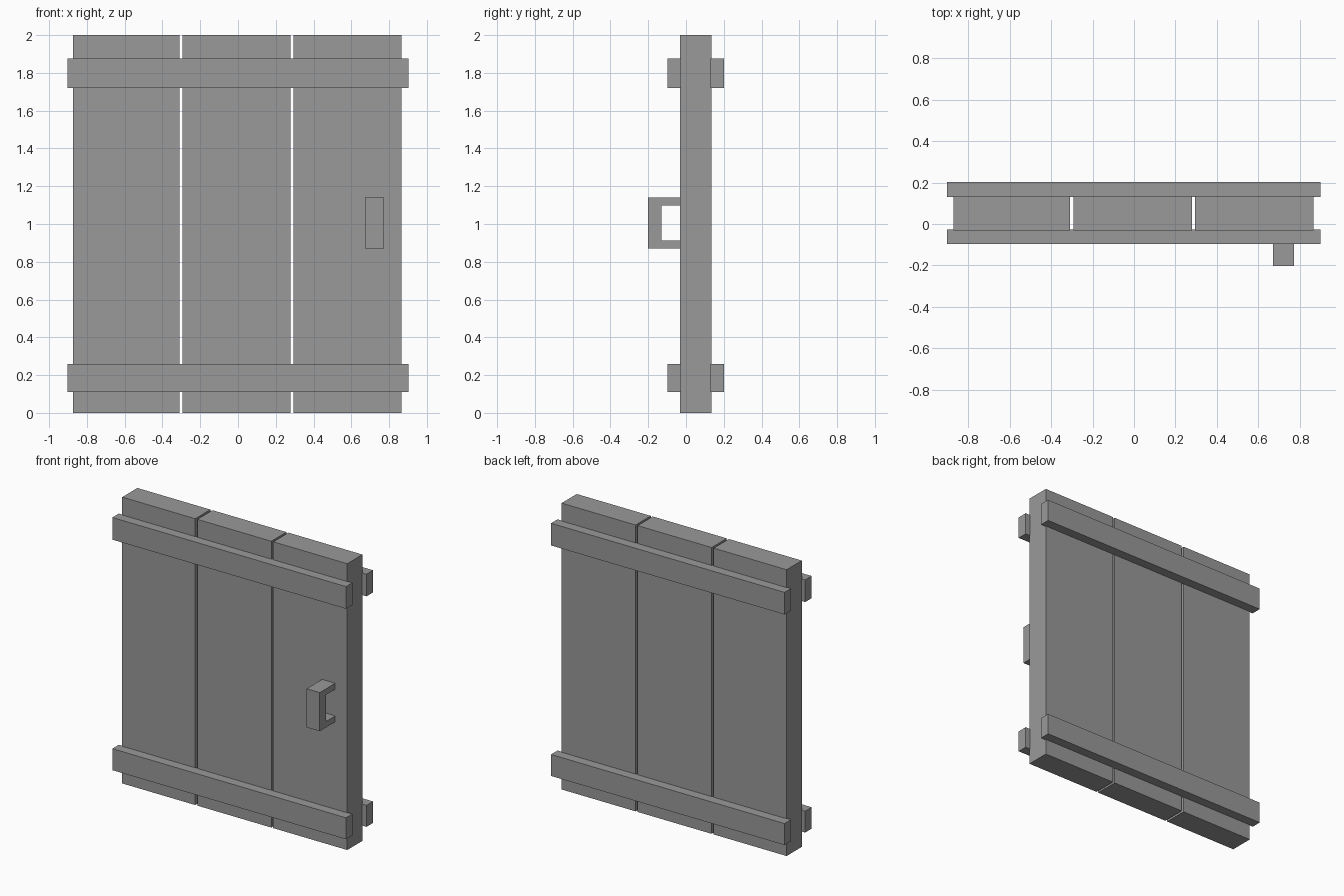
import bpy
import bmesh

if "Cube" in bpy.data.objects:
    bpy.data.objects.remove(bpy.data.objects["Cube"], do_unlink=True)

# Single flat grey for the whole door
GREY = (0.32, 0.32, 0.32, 1.0)
grey = bpy.data.materials.new("plain_grey")
grey.use_nodes = True
grey.diffuse_color = GREY
grey.node_tree.nodes["Principled BSDF"].inputs["Base Color"].default_value = GREY


def extrude_x(name, profile, x0, x1):
    """Extrude a closed (y, z) profile from x0 to x1."""
    bm = bmesh.new()
    face = bm.faces.new([bm.verts.new((x0, y, z)) for y, z in profile])
    result = bmesh.ops.extrude_face_region(bm, geom=[face])
    verts = [g for g in result["geom"] if isinstance(g, bmesh.types.BMVert)]
    bmesh.ops.translate(bm, verts=verts, vec=(x1 - x0, 0, 0))
    bmesh.ops.recalc_face_normals(bm, faces=bm.faces)
    mesh = bpy.data.meshes.new(name)
    bm.to_mesh(mesh)
    bm.free()
    mesh.materials.append(grey)
    obj = bpy.data.objects.new(name, mesh)
    bpy.context.collection.objects.link(obj)
    return obj


def box(name, x, y, z):
    return extrude_x(name, [(y[0], z[0]), (y[1], z[0]), (y[1], z[1]), (y[0], z[1])], *x)


# Three upright planks with narrow gaps
planks = {"right": (-0.873, -0.309), "middle": (-0.293, 0.279), "left": (0.294, 0.866)}
for side, x in planks.items():
    box(f"{side}_plank", x, (-0.031, 0.136), (0, 2))

# Cross battens, slightly sunk into both sides of the planks
for face, y in (("front", (-0.097, -0.026)), ("back", (0.13, 0.202))):
    for level, z in (("lower", (0.11, 0.26)), ("upper", (1.72, 1.875))):
        box(f"{face}_{level}_batten", (-0.903, 0.902), y, z)

# C-shaped pull handle on the front
outer, inner, root = -0.202, -0.131, -0.031
extrude_x("handle", [(root, 0.87), (root, 0.912), (inner, 0.912), (inner, 1.098),
                     (root, 1.098), (root, 1.14), (outer, 1.14), (outer, 0.87)],
          0.672, 0.773)
